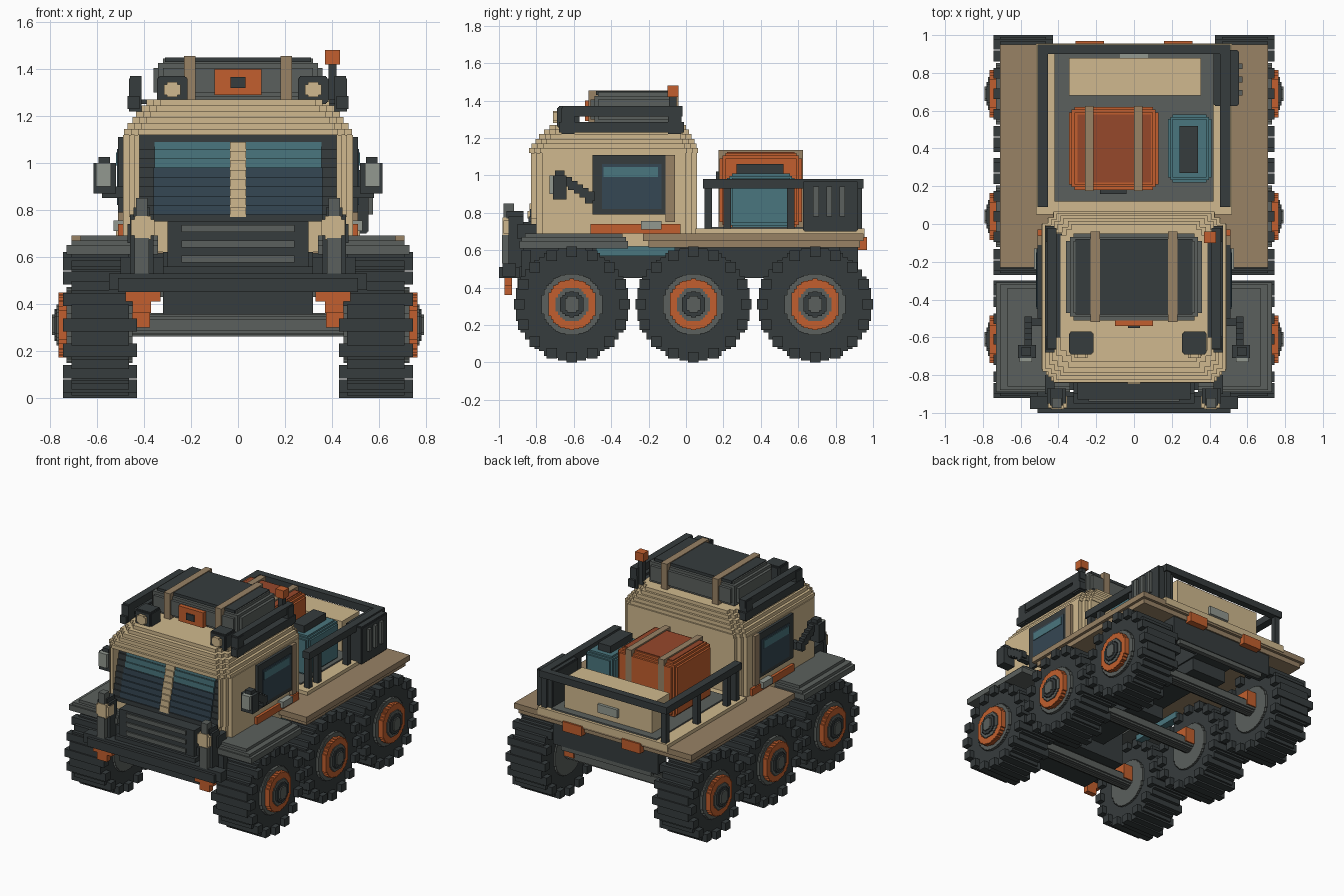
import bpy, bmesh, math
from mathutils import Matrix, Vector

cube = bpy.data.objects.get("Cube")
if cube:
    bpy.data.objects.remove(cube, do_unlink=True)


def material(name, hexcol):
    lin = []
    for i in (0, 2, 4):
        c = int(hexcol[i:i + 2], 16) / 255
        lin.append(c / 12.92 if c <= 0.04045 else ((c + 0.055) / 1.055) ** 2.4)
    m = bpy.data.materials.new(name)
    m.use_nodes = True
    m.diffuse_color = (*lin, 1)
    m.node_tree.nodes["Principled BSDF"].inputs["Base Color"].default_value = (*lin, 1)
    return m


TAN = material("tan", "D0B98E")
BROWN = material("brown", "988265")
DARK = material("charcoal", "363C3D")
GREY = material("grey", "5B605D")
LIGHT = material("light_grey", "929890")
ORANGE = material("orange", "C25F2E")
RUST = material("rust", "96482B")
TEAL = material("teal", "4A767E")
NAVY = material("navy_glass", "354753")


def finish(name, mat, bm):
    bmesh.ops.recalc_face_normals(bm, faces=bm.faces)
    me = bpy.data.meshes.new(name)
    bm.to_mesh(me)
    bm.free()
    me.materials.append(mat)
    ob = bpy.data.objects.new(name, me)
    bpy.context.collection.objects.link(ob)
    return ob


def part(name, mat, *boxes, mirror=False):
    """One object from boxes given as x0, x1, y0, y1, z0, z1."""
    bm = bmesh.new()
    boxes = list(boxes)
    if mirror:
        boxes += [(-b[1], -b[0], *b[2:]) for b in boxes]
    for x0, x1, y0, y1, z0, z1 in boxes:
        mid = Vector((x0 + x1, y0 + y1, z0 + z1)) / 2
        bmesh.ops.create_cube(bm, size=1, matrix=Matrix.Translation(mid)
                              @ Matrix.Diagonal((x1 - x0, y1 - y0, z1 - z0, 1)))
    return finish(name, mat, bm)


def rounded(b, s=0.025):
    """Boxes that form a block with stepped corners."""
    out = []
    for k in range(3):
        i = [s, s, s]
        i[k] = 0
        out.append((b[0] + i[0], b[1] - i[0], b[2] + i[1], b[3] - i[1], b[4] + i[2], b[5] - i[2]))
    i = s / 2
    return out + [(b[0] + i, b[1] - i, b[2] + i, b[3] - i, b[4] + i, b[5] - i)]


def layer(hx, y0, y1, z0, z1, s=0.03):
    """Flat slab with stepped corners in plan."""
    return [(-hx + s * k, hx - s * k, y0 + s * (2 - k), y1 - s * (2 - k), z0, z1) for k in range(3)]


def disc(bm, r, x0, x1, cy, cz, v):
    """Stepped disc across x."""
    n = int(r / v)
    top = []
    for i in range(-n, n):
        y = (i + 0.5) * v
        h = round(math.sqrt(max(r * r - y * y, 0)) / v * 2) * v / 2
        for p in ((i * v, h), ((i + 1) * v, h)):
            if len(top) > 1 and top[-1][1] == h and top[-2][1] == h:
                top[-1] = p
            elif not top or top[-1] != p:
                top.append(p)
    pts = top + [(y, -h) for y, h in reversed(top)]
    face = bm.faces.new([bm.verts.new((x0, cy + y, cz + z)) for y, z in pts])
    ext = bmesh.ops.extrude_face_region(bm, geom=[face])["geom"]
    bmesh.ops.translate(bm, vec=(x1 - x0, 0, 0), verts=[g for g in ext if isinstance(g, bmesh.types.BMVert)])


def discs(name, mat, specs, cy, v=0.0125, cz=0.31):
    bm = bmesh.new()
    for r, x0, x1 in specs:
        disc(bm, r, x0, x1, cy, cz, v)
    return finish(name, mat, bm)


# Wheels, hubs and axles
for label, cy in (("front", -0.61), ("middle", 0.04), ("rear", 0.69)):
    for side, s in (("left", 1), ("right", -1)):
        tag = f"{label}_{side}"
        discs(f"tire_{tag}", DARK, [(0.302, s * 0.465, s * 0.71)], cy, v=0.025)
        lugs = []
        for k in range(16):
            a = math.tau * k / 16
            y, z = cy + 0.282 * math.cos(a), 0.31 + 0.282 * math.sin(a)
            xa, xb = sorted((s * 0.43, s * 0.745))
            lugs.append((xa, xb, y - 0.028, y + 0.028, z - 0.028, z + 0.028))
        part(f"tread_{tag}", DARK, *lugs)
        discs(f"rim_{tag}", GREY, [(0.165, s * 0.45, s * 0.73), (0.09, s * 0.5, s * 0.772),
                                   (0.045, s * 0.5, s * 0.792)], cy)
        discs(f"rim_ring_{tag}", ORANGE, [(0.135, s * 0.5, s * 0.765)], cy)
        discs(f"hub_{tag}", DARK, [(0.068, s * 0.5, s * 0.782)], cy)
    part(f"knuckle_{label}", ORANGE, (0.375, 0.46, cy - 0.06, cy + 0.06, 0.3, 0.41), mirror=True)
    discs(f"axle_{label}", GREY, [(0.05, -0.45, 0.45)], cy)

# Chassis
part("chassis", DARK, (-0.15, 0.15, -0.88, 0.9, 0.45, 0.62),
     (-0.32, 0.32, -0.9, -0.5, 0.355, 0.62), (-0.14, 0.14, -0.06, 0.14, 0.36, 0.46),
     (-0.14, 0.14, 0.59, 0.79, 0.36, 0.46))
part("rear_crossbeam", DARK, (-0.42, 0.42, 0.82, 0.92, 0.46, 0.62))
part("rear_crossbar", GREY, (-0.36, 0.36, 0.88, 0.915, 0.43, 0.46))
part("fuel_tank", TEAL, (0.42, 0.48, -0.48, -0.06, 0.57, 0.645), mirror=True)

# Decks over the wheels
part("front_fender", GREY, (0.34, 0.73, -0.89, -0.31, 0.61, 0.65), (0.34, 0.71, -0.88, -0.32, 0.65, 0.67),
     (0.34, 0.67, -0.86, -0.34, 0.67, 0.69), mirror=True)
part("rear_deck", BROWN, (-0.71, 0.71, -0.23, 0.95, 0.65, 0.69), (-0.69, 0.69, -0.2, 0.93, 0.615, 0.65))
part("bed_sill", TAN, (-0.52, 0.52, 0.05, 0.955, 0.665, 0.715))
part("bed_floor", GREY, (-0.42, 0.42, 0.12, 0.935, 0.715, 0.725))

# Cab shell, recessed behind the windscreen
cab = layer(0.49, -0.83, 0.06, 0.62, 0.77)
cab += [(-0.49, 0.49, -0.74, 0.0, 0.77, 1.12), (-0.46, 0.46, -0.74, 0.03, 0.77, 1.12),
        (-0.43, 0.43, -0.74, 0.06, 0.77, 1.12)]
for s in (1, -1):
    for a, b, y in ((0.42, 0.44, -0.83), (0.42, 0.465, -0.8), (0.42, 0.49, -0.77)):
        cab.append((min(s * a, s * b), max(s * a, s * b), y, -0.7, 0.77, 1.12))
for hx, y0, y1, z in ((0.485, -0.84, 0.065, 1.12), (0.47, -0.825, 0.055, 1.145), (0.45, -0.805, 0.045, 1.17),
                      (0.435, -0.785, 0.03, 1.195), (0.41, -0.76, 0.015, 1.22), (0.39, -0.73, 0.0, 1.245)):
    cab += layer(hx, y0, y1, z, z + 0.025)
part("cab", TAN, *cab)

# Windscreen in rows that step back towards the roof
rows = [(0.78 + 0.04 * k, -0.835 + 0.01 * k) for k in range(8)]
part("windscreen_frame", DARK, (-0.42, 0.42, -0.842, -0.73, 0.75, 0.78),
     (-0.42, 0.42, -0.762, -0.73, 1.07, 1.122),
     *[(-0.42, 0.42, y + 0.007, -0.73, z, z + 0.04) for z, y in rows])
part("windscreen_glass", NAVY, *[(0.03, 0.36, y, -0.73, z, z + 0.04) for z, y in rows[:5]], mirror=True)
part("windscreen_tint", TEAL, *[(0.03, 0.355, y, -0.73, z, z + 0.04 - 0.01 * (k == 2))
                                for k, (z, y) in enumerate(rows[5:])], mirror=True)
part("windscreen_bar", TAN, *[(-0.035, 0.035, y - 0.012, -0.73, z - 0.01, z + 0.03) for z, y in rows])

# Side windows and trim
part("window_frame", DARK, (0.48, 0.51, -0.5, -0.11, 0.79, 1.11), mirror=True)
part("window_glass", NAVY, (0.49, 0.515, -0.45, -0.13, 0.82, 1.06), mirror=True)
part("window_tint", TEAL, (0.49, 0.519, -0.44, -0.15, 0.99, 1.045), mirror=True)
part("window_pillar", BROWN, (0.48, 0.512, -0.11, -0.06, 0.75, 1.11), mirror=True)
part("side_stripe", ORANGE, (0.48, 0.51, -0.51, -0.03, 0.69, 0.74), mirror=True)
part("door_handle", LIGHT, (0.48, 0.53, -0.24, -0.13, 0.71, 0.755), mirror=True)

# Mirrors
arm = [(0.54, 0.58, -0.66 + 0.03 * k, -0.61 + 0.03 * k, 0.94 - 0.019 * k, 0.99 - 0.019 * k) for k in range(5)]
part("mirror", DARK, (0.52, 0.615, -0.71, -0.64, 0.87, 1.0), (0.545, 0.595, -0.7, -0.65, 1.0, 1.025),
     *arm, (0.48, 0.58, -0.54, -0.5, 0.85, 0.9), mirror=True)
part("mirror_face", LIGHT, (0.54, 0.605, -0.73, -0.7, 0.9, 1.0), mirror=True)

# Grille, bumper and headlight posts
part("grille", DARK, (-0.3, 0.3, -0.93, -0.82, 0.52, 0.75))
part("grille_slots", GREY, *[(-0.24, 0.24, -0.94, -0.92, z, z + 0.03) for z in (0.575, 0.64, 0.705)])
part("bumper", DARK, (-0.55, 0.55, -0.98, -0.91, 0.46, 0.53), (-0.51, 0.51, -1.0, -0.89, 0.45, 0.51),
     (-0.32, 0.32, -0.95, -0.88, 0.51, 0.56), (-0.5, 0.5, -0.88, -0.83, 0.46, 0.6))
part("headlight_post", DARK, (0.36, 0.46, -0.95, -0.87, 0.51, 0.78), (0.375, 0.445, -0.96, -0.87, 0.77, 0.81),
     (0.42, 0.47, -0.9, -0.8, 0.66, 0.74), mirror=True)
part("headlight_bracket", GREY, (0.38, 0.44, -0.985, -0.93, 0.53, 0.68),
     (0.385, 0.435, -0.975, -0.92, 0.77, 0.85), mirror=True)
part("headlight", TAN, (0.355, 0.455, -0.975, -0.91, 0.69, 0.76),
     (0.37, 0.44, -0.98, -0.91, 0.675, 0.775), mirror=True)
part("tow_hook", ORANGE, (0.33, 0.48, -0.97, -0.93, 0.41, 0.45),
     (0.37, 0.45, -0.97, -0.93, 0.36, 0.41), mirror=True)

# Roof rack, roof lamps and antenna
part("roof_rack", DARK, (0.42, 0.47, -0.68, -0.01, 1.23, 1.285), (0.41, 0.46, -0.66, -0.02, 1.315, 1.37),
     *[(0.41, 0.465, y, y + 0.07, 1.22, 1.36) for y in (-0.665, -0.095)],
     (0.38, 0.42, -0.6, -0.05, 1.25, 1.27), mirror=True)
for label, x in (("right", -0.28), ("left", 0.32)):
    part(f"roof_lamp_{label}", DARK, *rounded((x - 0.065, x + 0.065, -0.69, -0.57, 1.25, 1.37), 0.01))
    part(f"roof_lamp_lens_{label}", TAN, (x - 0.035, x + 0.035, -0.71, -0.68, 1.29, 1.335),
         (x - 0.022, x + 0.022, -0.71, -0.68, 1.28, 1.345))
part("antenna", DARK, (0.385, 0.42, -0.09, -0.05, 1.23, 1.43))
part("antenna_tip", ORANGE, (0.37, 0.435, -0.1, -0.04, 1.42, 1.48))

# Roof cargo
part("roof_cargo", GREY, *rounded((-0.36, 0.36, -0.51, -0.05, 1.26, 1.445), 0.04))
part("roof_cargo_lid", DARK, (-0.31, 0.31, -0.48, -0.08, 1.43, 1.45))
part("roof_cargo_strap", BROWN, (0.18, 0.23, -0.52, -0.04, 1.26, 1.455), mirror=True)
part("roof_badge", ORANGE, (-0.1, 0.1, -0.54, -0.49, 1.29, 1.4))
part("roof_badge_centre", DARK, (-0.032, 0.032, -0.55, -0.5, 1.32, 1.365))

# Bed rails
posts = [(0.46, 0.5, y, y + 0.04, 0.715, 0.95) for y in (0.1, 0.2, 0.54, 0.9)]
part("bed_rail", DARK, (0.455, 0.51, 0.09, 0.95, 0.93, 0.98), *posts, mirror=True)
part("rear_rail", DARK, (-0.5, 0.5, 0.9, 0.95, 0.93, 0.98))
part("vent_box", DARK, *rounded((0.42, 0.555, 0.625, 0.92, 0.7, 0.97), 0.008))
part("vent_slots", GREY, *[(0.54, 0.575, y, y + 0.03, 0.78, 0.94) for y in (0.68, 0.75, 0.82)])

# Bed cargo
part("orange_crate", ORANGE, *rounded((-0.345, 0.13, 0.18, 0.62, 0.72, 1.12), 0.03))
part("orange_crate_lid", RUST, (-0.3, 0.09, 0.22, 0.58, 1.11, 1.125))
part("orange_crate_straps", BROWN, *[(x, x + 0.045, 0.175, 0.625, 0.72, 1.135) for x in (-0.26, 0.0)])
part("crate_latch", DARK, (-0.18, -0.04, 0.16, 0.19, 0.95, 1.02))
part("teal_crate", TEAL, *rounded((0.18, 0.41, 0.22, 0.58, 0.72, 1.01)))
part("teal_crate_handle", DARK, (0.24, 0.34, 0.27, 0.52, 1.0, 1.06))
part("tan_chest", TAN, (-0.345, 0.355, 0.68, 0.88, 0.72, 0.94))

# Rear plate and tail lights
part("rear_plate", LIGHT, (-0.08, 0.08, 0.87, 0.9, 0.77, 0.83))
part("tail_light", ORANGE, (0.16, 0.31, 0.92, 0.968, 0.6, 0.67), mirror=True)
